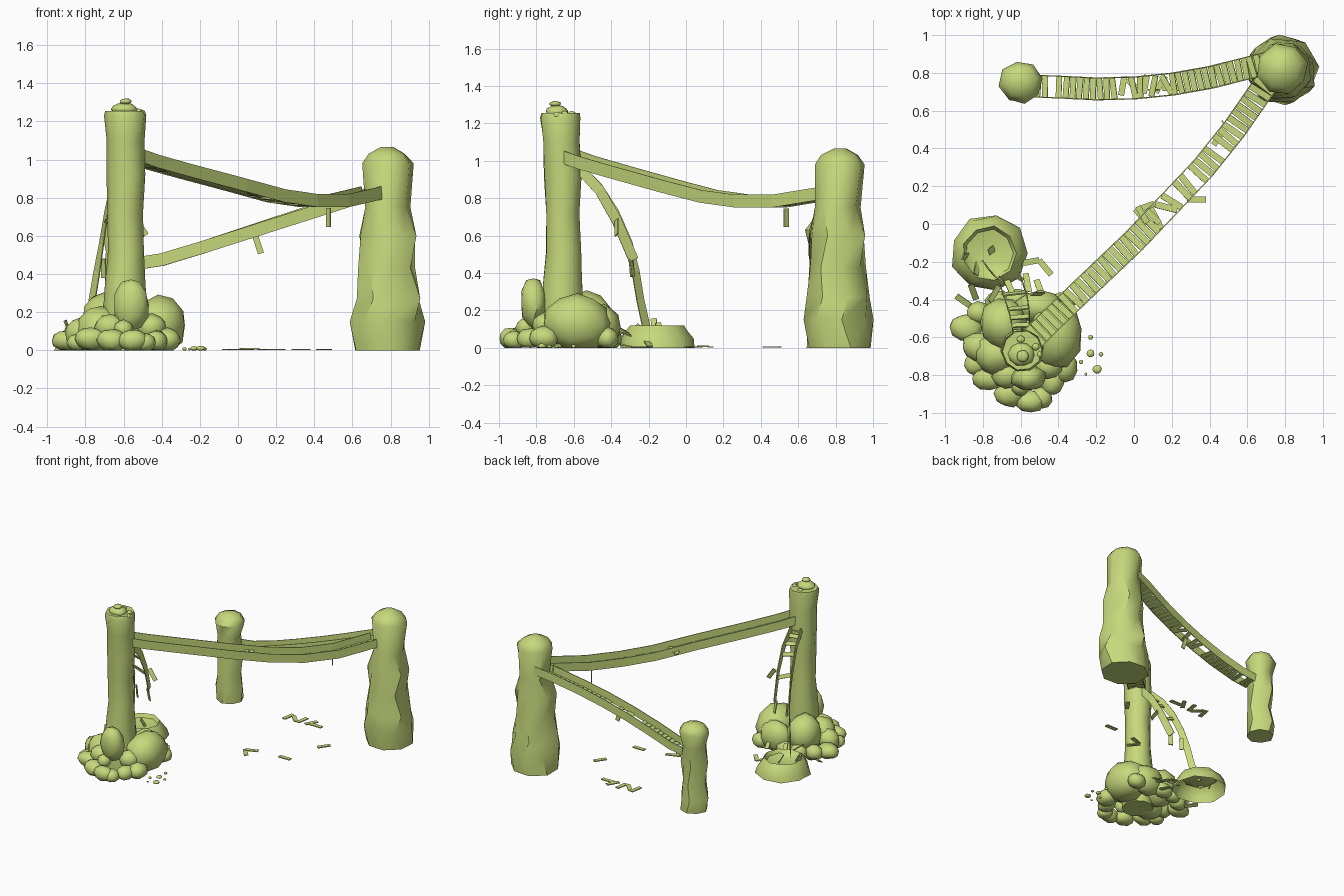
import bpy, bmesh, math, random
from mathutils import Vector, Matrix, Euler

if "Cube" in bpy.data.objects:
    bpy.data.objects.remove(bpy.data.objects["Cube"])

random.seed(4)
mat = bpy.data.materials.new("moss_green")
mat.diffuse_color = (0.57, 0.69, 0.20, 1)
mat.use_nodes = True
mat.node_tree.nodes["Principled BSDF"].inputs["Base Color"].default_value = mat.diffuse_color


def finish(name, bm, smooth=None):
    bmesh.ops.recalc_face_normals(bm, faces=bm.faces)
    me = bpy.data.meshes.new(name)
    bm.to_mesh(me)
    bm.free()
    me.materials.append(mat)
    ob = bpy.data.objects.new(name, me)
    bpy.context.collection.objects.link(ob)
    if smooth:
        bpy.ops.object.select_all(action='DESELECT')
        ob.select_set(True)
        bpy.context.view_layer.objects.active = ob
        bpy.ops.object.shade_smooth_by_angle(angle=math.radians(smooth))
    return ob


def loft(name, rings, sides, jitter, caps=True, smooth=45):
    """rings: (z, cx, cy, radius, twist in degrees)"""
    bm = bmesh.new()
    loops = []
    for z, cx, cy, r, tw in rings:
        loop = []
        for i in range(sides):
            a = 2 * math.pi * i / sides + math.radians(tw)
            rr = r * (1 + random.uniform(-jitter, jitter))
            loop.append(bm.verts.new((cx + rr * math.cos(a), cy + rr * math.sin(a), z)))
        loops.append(loop)
    for a, b in zip(loops, loops[1:]):
        for i in range(sides):
            j = (i + 1) % sides
            bm.faces.new((a[i], a[j], b[j], b[i]))
    bm.faces.new(loops[-1])
    if caps:
        bm.faces.new(loops[0])
    return finish(name, bm, smooth)


def add_rock(bm, x, y, z, rx, ry, rz, jitter=0.07):
    geo = bmesh.ops.create_icosphere(bm, subdivisions=2, radius=1)
    rot = Matrix.Rotation(random.uniform(0, 6), 3, 'Z')
    for v in geo['verts']:
        p = rot @ v.co * (1 + random.uniform(-jitter, jitter))
        v.co = (x + p.x * rx, y + p.y * ry, max(0.0, z + p.z * rz))


def rocks(name, items):
    bm = bmesh.new()
    for it in items:
        add_rock(bm, *it)
    return finish(name, bm, 50)


def add_box(bm, loc, axes, size):
    m = Matrix([axes[0] * size[0], axes[1] * size[1], axes[2] * size[2]]).transposed().to_4x4()
    bmesh.ops.create_cube(bm, size=1, matrix=Matrix.Translation(loc) @ m)


def loose_planks(name, items):
    """items: (x, y, z, rotation x, y, z in degrees)"""
    bm = bmesh.new()
    for x, y, z, *rot in items:
        m = Euler([math.radians(a) for a in rot]).to_matrix()
        add_box(bm, Vector((x, y, z)), [m.col[i] for i in range(3)], (0.1, 0.032, 0.007))
    return finish(name, bm)


def frame(t):
    side = Vector((t.y, -t.x, 0)).normalized()
    return side, side.cross(t).normalized()


def frames(path):
    pts = [Vector(p) for p in path]
    out = []
    for i, p in enumerate(pts):
        t = (pts[min(i + 1, len(pts) - 1)] - pts[max(i - 1, 0)]).normalized()
        out.append((p, *frame(t)))
    return out


def add_rail(bm, path, offset, height, thick=0.006):
    prev = None
    for p, side, up in frames(path):
        c = p + side * offset
        ring = [bm.verts.new(c + side * sx * thick / 2 + up * sz * height / 2)
                for sx, sz in ((-1, -1), (1, -1), (1, 1), (-1, 1))]
        if prev:
            for i in range(4):
                bm.faces.new((prev[i], prev[(i + 1) % 4], ring[(i + 1) % 4], ring[i]))
        else:
            bm.faces.new(ring)
        prev = ring
    bm.faces.new(prev)


def bridge(name, path, width, height, count, missing, skewed):
    bm = bmesh.new()
    for s in (-1, 1):
        add_rail(bm, path, s * width / 2, height)
    finish(name + "_side_rails", bm)
    pts = [Vector(p) for p in path]
    total = sum((b - a).length for a, b in zip(pts, pts[1:]))
    bm = bmesh.new()
    for k in range(count):
        if k in missing:
            continue
        d = total * (k + 0.5) / count
        for a, b in zip(pts, pts[1:]):
            seg = (b - a).length
            if d <= seg:
                break
            d -= seg
        t = (b - a).normalized()
        side, up = frame(t)
        turn = Matrix.Rotation(math.radians(skewed.get(k, random.uniform(-4, 4))), 3, up)
        add_box(bm, a + t * d - up * height * 0.38, (turn @ side, turn @ t, up),
                (width * 0.97, total / count * 0.82, 0.008))
    finish(name + "_planks", bm)


# Three standing pillars
loft("tall_pillar", [(0, -.59, -.66, .12, 0), (.2, -.59, -.66, .115, 5), (.35, -.592, -.66, .108, 0),
                     (.52, -.588, -.655, .095, 4), (.72, -.592, -.66, .094, 0), (.92, -.588, -.66, .104, 6),
                     (1.1, -.59, -.665, .101, 0), (1.23, -.59, -.67, .111, 3), (1.255, -.59, -.67, .104, 3)], 10, .03)
loft("wide_pillar", [(0, .785, .82, .18, 20), (.15, .785, .815, .192, 5), (.27, .785, .81, .18, 20),
                     (.43, .785, .81, .150, 8), (.60, .79, .81, .158, 25), (.75, .785, .815, .122, 5),
                     (.98, .785, .82, .135, 15), (1.03, .78, .82, .10, 15), (1.065, .78, .825, .035, 15)], 8, .045)
loft("short_pillar", [(0, -.6, .75, .10, 0), (.1, -.6, .75, .107, 15), (.22, -.595, .745, .09, 5),
                      (.38, -.6, .75, .10, 20), (.52, -.6, .75, .09, 5), (.63, -.6, .75, .115, 10),
                      (.68, -.6, .755, .085, 10), (.70, -.6, .755, .03, 10)], 8, .05)

# Hollow mound with a sunken top
loft("crater_mound", [(0, -.765, -.155, .205, 0), (.05, -.765, -.155, .193, 0), (.095, -.765, -.155, .165, 0),
                      (.12, -.765, -.155, .142, 0), (.09, -.765, -.155, .127, 0), (.075, -.765, -.155, .06, 0)],
     9, .04, caps=False)

# Boulders piled round the tall pillar
rocks("large_boulders", [(-.42, -.58, .13, .145, .185, .16), (-.56, -.815, .24, .095, .07, .135),
                         (-.69, -.53, .15, .13, .14, .15), (-.50, -.44, .11, .13, .09, .12),
                         (-.72, -.69, .10, .13, .12, .13)])
rocks("small_boulders", [
    (-.89, -.55, .05, .09, .075, .055), (-.82, -.65, .09, .09, .08, .08), (-.77, -.82, .06, .09, .06, .06),
    (-.66, -.90, .05, .08, .07, .06), (-.55, -.94, .05, .08, .06, .06), (-.43, -.83, .05, .065, .08, .055),
    (-.37, -.76, .05, .07, .08, .065), (-.67, -.80, .12, .08, .07, .07), (-.45, -.75, .12, .08, .07, .07),
    (-.84, -.74, .04, .06, .06, .045), (-.82, -.47, .05, .07, .06, .06), (-.62, -.40, .05, .08, .06, .06),
    (-.72, -.41, .05, .07, .06, .06), (-.38, -.42, .05, .07, .06, .06), (-.60, -.86, .11, .05, .05, .05),
    (-.49, -.92, .04, .06, .06, .05)])
rocks("pebbles", [(-.23, -.60, .008, .013, .013, .01), (-.23, -.685, .01, .021, .021, .012),
                  (-.175, -.69, .007, .012, .012, .009), (-.195, -.77, .01, .024, .024, .013),
                  (-.28, -.73, .007, .012, .012, .009), (-.255, -.795, .005, .008, .008, .006)])

# Stones on top of the tall pillar
rocks("cap_stones", [(-.595, -.69, 1.262, .068, .06, .035), (-.59, -.70, 1.305, .032, .032, .015),
                     (-.52, -.65, 1.252, .02, .02, .016), (-.50, -.69, 1.245, .015, .02, .016),
                     (-.60, -.61, 1.252, .022, .02, .014)])

# Two hanging bridges
high_path = [(-.56, -.63, 1.025), (-.46, -.53, .99), (-.3, -.375, .945), (0, -.09, .865), (.2, .12, .81),
             (.37, .30, .785), (.53, .50, .785), (.70, .745, .825)]
bridge("high_bridge", high_path, .125, .068, 46, {24, 27, 30, 35}, {23: -20, 25: 30, 26: 12, 29: -8})
low_path = [(-.53, .73, .455), (-.4, .725, .475), (-.2, .715, .535), (0, .72, .6), (.2, .74, .665),
            (.4, .775, .73), (.6, .825, .795), (.74, .86, .83)]
bridge("low_bridge", low_path, .115, .066, 36, {2, 12, 13, 16, 18}, {11: 6, 14: 12, 15: -4, 17: -18, 19: 25})

# Broken bridge hanging from the tall pillar to the mound
long_rail = [(-.64, -.57, .96), (-.66, -.47, .86), (-.69, -.38, .72), (-.715, -.31, .56),
             (-.74, -.27, .41), (-.765, -.245, .26), (-.79, -.21, .10)]
short_rail = [(-.555, -.57, .96), (-.555, -.46, .84), (-.57, -.37, .68), (-.6, -.28, .47)]
bm = bmesh.new()
add_rail(bm, long_rail, 0, .05)
add_rail(bm, short_rail, 0, .055)
finish("broken_bridge_rails", bm)
bm = bmesh.new()
for f in (.05, .4, .8, 1.3, 2.2):
    i, u = int(f), f - int(f)
    a = Vector(long_rail[i]).lerp(Vector(long_rail[i + 1]), u)
    b = Vector(short_rail[i]).lerp(Vector(short_rail[i + 1]), u)
    t = (Vector(long_rail[i + 1]) - Vector(long_rail[i])).normalized()
    x = (b - a).normalized()
    n = x.cross(t).normalized()
    add_box(bm, (a + b) / 2 - n * .01, (x, n.cross(x), n), ((b - a).length, .03, .008))
finish("broken_bridge_rungs", bm)

# Planks dangling from the bridges
loose_planks("dangling_planks", [(.105, .71, .555, 90, 72, 0), (.475, .535, .695, 0, 90, 40),
                                 (-.51, -.37, .645, 60, 55, 0), (-.705, -.29, .43, 10, 85, 60),
                                 (-.60, -.29, .43, 0, 80, 60), (.10, .04, .83, 0, 0, -45),
                                 (.045, .05, .835, 0, 0, -60)])

# Fallen planks on the ground and among the boulders
loose_planks("fallen_planks", [(-.06, .73, .004, 0, 0, 80), (0, .73, .004, 0, 0, 135), (.06, .74, .004, 0, 0, 80),
                               (.14, .74, .004, 0, 0, 60), (.20, .72, .004, 0, 0, 0), (.04, .04, .004, 0, 0, -50),
                               (.06, .09, .008, 0, 0, 20), (.33, .13, .004, 0, 0, 0), (.45, .46, .004, 0, 0, 55),
                               (-.47, -.23, .004, 0, 0, -50), (-.565, -.31, .01, 0, 10, 100),
                               (-.55, -.20, .02, 0, 15, 10), (-.90, -.41, .03, 20, 10, -35),
                               (-.85, -.36, .05, 10, 35, -70), (-.74, -.37, .10, 30, 20, 60),
                               (-.50, -.34, .08, 10, 20, 110), (-.66, -.33, .09, 20, 30, 115)])
loose_planks("crater_planks", [(-.75, -.135, .09, 20, 60, 40), (-.83, -.23, .09, 40, 40, 80),
                               (-.89, -.17, .11, 30, 70, 10)])
